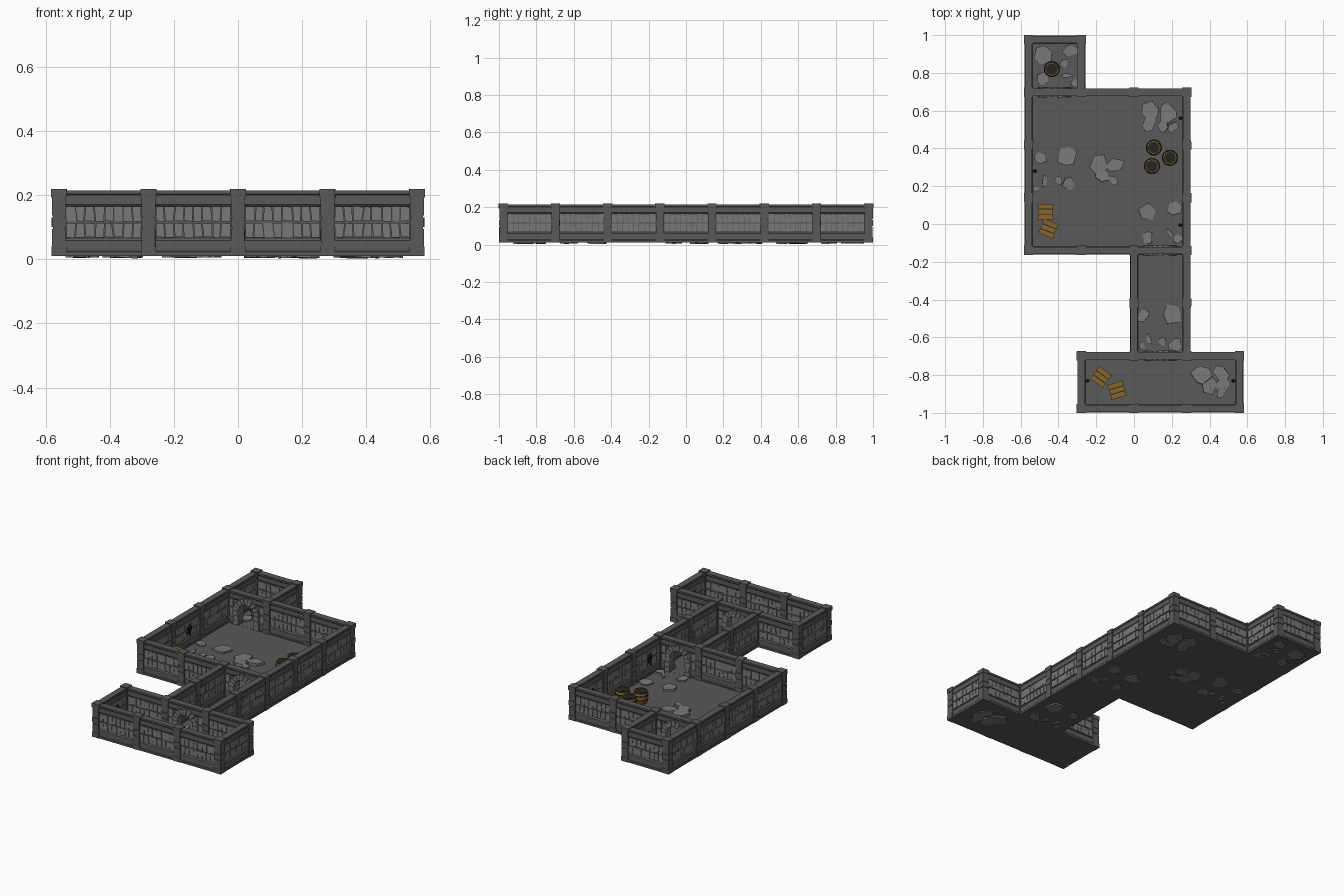
import bpy, bmesh, math, random
from mathutils import Matrix, Vector

if "Cube" in bpy.data.objects:
    bpy.data.objects.remove(bpy.data.objects["Cube"])

random.seed(4)
P, X0, Y0 = 0.279, -0.558, -0.9765      # grid pitch and lower left grid corner


def material(name, r, g, b):
    m = bpy.data.materials.new(name)
    m.diffuse_color = (r, g, b, 1)
    m.use_nodes = True
    m.node_tree.nodes["Principled BSDF"].inputs["Base Color"].default_value = m.diffuse_color
    return m


STONE = material("dark_stone", 0.10, 0.10, 0.10)
BRICK = material("light_stone", 0.19, 0.19, 0.19)
WOOD = material("wood", 0.24, 0.13, 0.025)
DARK = material("iron", 0.02, 0.018, 0.015)


def finish(bm, name, mat):
    bmesh.ops.recalc_face_normals(bm, faces=bm.faces)
    me = bpy.data.meshes.new(name)
    bm.to_mesh(me)
    bm.free()
    me.materials.append(mat)
    ob = bpy.data.objects.new(name, me)
    bpy.context.collection.objects.link(ob)
    return ob


def at(x, y, angle=0.0, z=0.0):
    return Matrix.Translation((x, y, z)) @ Matrix.Rotation(angle, 4, 'Z')


def prism(bm, loop, offset, M):
    """Extrude a closed loop of 3D points along an offset, then place it."""
    a = [bm.verts.new(M @ Vector(p)) for p in loop]
    b = [bm.verts.new(M @ (Vector(p) + Vector(offset))) for p in loop]
    n = len(a)
    bm.faces.new(a)
    bm.faces.new(b[::-1])
    for i in range(n):
        bm.faces.new((a[i], b[i], b[(i + 1) % n], a[(i + 1) % n]))


def box(bm, x0, x1, y0, y1, z0, z1, M=Matrix()):
    prism(bm, [(x0, y0, z0), (x1, y0, z0), (x1, y1, z0), (x0, y1, z0)], (0, 0, z1 - z0), M)


def lathe(bm, profile, M, n=16):
    rings = [[bm.verts.new(M @ Vector((r * math.cos(2 * math.pi * i / n),
              r * math.sin(2 * math.pi * i / n), z))) for i in range(n)] for r, z in profile]
    for a, b in zip(rings, rings[1:]):
        for i in range(n):
            bm.faces.new((a[i], a[(i + 1) % n], b[(i + 1) % n], b[i]))
    bm.faces.new(rings[0])
    bm.faces.new(rings[-1])


# Room layout on the grid; edges between rooms become doorways
cells = {(0, 6): "closet"}
cells.update({(i, j): "hall" for i in range(3) for j in (3, 4, 5)})
cells.update({(2, j): "corridor" for j in (1, 2)})
cells.update({(i, 0): "gallery" for i in (1, 2, 3)})
walls, doors, nodes = set(), set(), set()
for (i, j), room in cells.items():
    for di, dj, a, b in ((-1, 0, (i, j), (i, j + 1)), (1, 0, (i + 1, j), (i + 1, j + 1)),
                         (0, -1, (i, j), (i + 1, j)), (0, 1, (i, j + 1), (i + 1, j + 1))):
        other = cells.get((i + di, j + dj))
        if other != room:
            (doors if other else walls).add((a, b))
            nodes.update((a, b))


def edge_matrix(edge):
    (i, j), (k, l) = edge
    return at(X0 + P * (i + k) / 2, Y0 + P * (j + l) / 2, 0 if j == l else math.pi / 2)


# Floor slabs
bm = bmesh.new()
for i, j in sorted(cells):
    box(bm, X0 + P * i, X0 + P * (i + 1), Y0 + P * j, Y0 + P * (j + 1), 0.011, 0.016)
finish(bm, "floor", STONE)

# Wall panels: plinth, recessed field and coping in one profile
HALF = [(0.021, 0.011), (0.021, 0.022), (0.018, 0.026), (0.017, 0.058), (0.010, 0.066),
        (0.010, 0.164), (0.016, 0.171), (0.016, 0.200), (0.019, 0.204), (0.019, 0.214)]
PROFILE = [(-P / 2, y, z) for y, z in HALF] + [(-P / 2, -y, z) for y, z in reversed(HALF)]
bm = bmesh.new()
for e in sorted(walls):
    prism(bm, PROFILE, (P, 0, 0), edge_matrix(e))
finish(bm, "wall_panels", STONE)

# Doorway walls, each cut by an arched opening
R_IN, R_OUT, SPRING = 0.052, 0.086, 0.104
ARC = [math.pi * k / 12 for k in range(13)]
for e in sorted(doors):
    M = edge_matrix(e)
    bm = bmesh.new()
    prism(bm, PROFILE, (P, 0, 0), M)
    wall = finish(bm, "doorway_wall", STONE)
    bm = bmesh.new()
    loop = [(R_IN, -0.1, 0.0165)] + [(R_IN * math.cos(a), -0.1, SPRING + R_IN * math.sin(a))
                                     for a in ARC] + [(-R_IN, -0.1, 0.0165)]
    prism(bm, loop, (0, 0.2, 0), M)
    cutter = finish(bm, "arch_cutter", STONE)
    cutter.hide_render = True
    mod = wall.modifiers.new("opening", 'BOOLEAN')
    mod.operation, mod.object, mod.solver = 'DIFFERENCE', cutter, 'EXACT'
    bpy.context.view_layer.objects.active = wall
    bpy.ops.object.modifier_apply(modifier=mod.name)
    bpy.data.objects.remove(cutter)

# Arch stones and jamb blocks
bm = bmesh.new()
for e in sorted(doors):
    M = edge_matrix(e)
    for k in range(9):
        a, b = math.pi * (k + 0.06) / 9, math.pi * (k + 0.94) / 9
        ro, d = R_OUT + random.uniform(-0.004, 0.004), random.uniform(0.024, 0.029)
        pts = [(r * math.cos(t), -d, SPRING + r * math.sin(t))
               for r, t in ((R_IN, a), (ro, a), (ro, b), (R_IN, b))]
        prism(bm, pts, (0, 2 * d, 0), M)
    for s in (-1, 1):
        for z0, z1 in ((0.014, 0.043), (0.045, 0.073), (0.075, 0.103)):
            w, d = random.uniform(0.080, 0.090), random.uniform(0.024, 0.029)
            box(bm, *sorted((s * R_IN, s * w)), -d, d, z0, z1, M)
finish(bm, "arch_stones", BRICK)

# Two courses of uneven bricks, showing on both sides of each wall
bm = bmesh.new()
N, SPAN = 8, 0.234
for e in sorted(walls | doors):
    M = edge_matrix(e)
    for z0, z1 in ((0.067, 0.113), (0.117, 0.165)):
        lo, hi = ([-SPAN / 2] + [-SPAN / 2 + SPAN * (k + random.uniform(-0.14, 0.14)) / N
                  for k in range(1, N)] + [SPAN / 2] for _ in range(2))
        for k in range(N):
            if e in doors and min(abs(lo[k]), abs(lo[k + 1])) < 0.076:
                continue
            d = random.uniform(0.0145, 0.018)
            drop = random.uniform(0, 0.004)
            prism(bm, [(lo[k] + 0.0012, -d, z0 + drop), (lo[k + 1] - 0.0012, -d, z0 + drop / 2),
                       (hi[k + 1] - 0.0012, -d, z1 - drop / 2), (hi[k] + 0.0012, -d, z1)],
                  (0, 2 * d, 0), M)
finish(bm, "bricks", BRICK)

# Pillars of stacked blocks with a cap
bm = bmesh.new()
for i, j in sorted(nodes):
    for h, z0, z1 in ((0.0235, 0.011, 0.040), (0.0215, 0.040, 0.094), (0.0185, 0.094, 0.100),
                      (0.0225, 0.100, 0.131), (0.0185, 0.131, 0.137), (0.0215, 0.137, 0.193),
                      (0.0245, 0.193, 0.219)):
        M = at(X0 + P * i, Y0 + P * j, random.uniform(-0.03, 0.03))
        box(bm, -h, h, -h, h, z0, z1, M)
finish(bm, "pillars", STONE)

# Rubble slabs: x, y, radius, slimness
SLABS = [(-.485, .895, .06, .9), (-.34, .92, .045, .8), (-.37, .85, .03, .7), (-.48, .77, .045, .8),
         (-.355, .785, .035, .4), (-.32, .745, .025, .8), (-.50, .35, .04, .8), (-.355, .355, .058, .9),
         (-.475, .225, .036, .4), (-.40, .23, .028, .9), (-.345, .21, .04, .9), (-.52, .185, .02, .8),
         (.07, .065, .055, .9), (.215, .08, .045, .8), (.07, -.075, .043, .8), (.19, -.05, .034, .35),
         (.23, -.08, .028, .9), (.05, -.485, .042, .7), (.20, -.48, .057, .9), (.08, -.61, .034, .4),
         (.04, -.65, .022, .8), (.15, -.62, .027, .8), (.215, -.64, .042, .8)]
PILES = [(.085, .595, .056, .9), (.18, .585, .058, .9), (.08, .535, .048, .8), (.155, .52, .035, .9),
         (.205, .51, .038, .8), (-.19, .32, .06, .9), (-.10, .315, .052, .8), (-.17, .26, .05, .7),
         (-.11, .23, .032, .7), (.36, -.80, .06, .9), (.46, -.79, .05, .8), (.40, -.86, .05, .8),
         (.47, -.85, .05, .8), (.46, -.895, .035, .7)]
bm = bmesh.new()
for n, (x, y, r, slim) in enumerate(SLABS + PILES):
    sides = random.choice((5, 6, 6))
    top = 0.019 if n < len(SLABS) else 0.026
    loop = []
    for k in range(sides):
        t = 2 * math.pi * (k + random.uniform(-0.25, 0.25)) / sides
        q = r * random.uniform(0.85, 1.08)
        loop.append((q * math.cos(t), q * slim * math.sin(t), 0.0))
    tilt = Matrix.Rotation(random.uniform(-0.09, 0.09), 4, 'X')
    M = at(x, y, random.uniform(0, 6.28), 0.0055) @ tilt
    prism(bm, loop, (0, 0, top), M)
finish(bm, "rubble", BRICK)

# Barrels: bulging staves, sunk lid and iron hoops
wood, iron = bmesh.new(), bmesh.new()
for x, y in ((-.435, .82), (.105, .405), (.19, .35), (.095, .307)):
    M = at(x, y, random.uniform(0, 1), 0.014)
    lathe(wood, [(.035, 0), (.040, .018), (.042, .037), (.040, .056), (.035, .076),
                 (.031, .076), (.031, .071)], M)
    for z, r in ((.004, .0375), (.022, .0425), (.046, .0430), (.066, .0390)):
        lathe(iron, [(r - .004, z), (r, z), (r, z + .008), (r - .004, z + .008)], M)
    for s in (-.011, .011):
        box(iron, -.028, .028, s - .001, s + .001, .070, .0715, M)
finish(wood, "barrel_staves", WOOD)
finish(iron, "barrel_hoops", DARK)

# Crates: dark core with planks on every face
wood, core = bmesh.new(), bmesh.new()
for x, y, deg in ((-.468, .065, 0), (-.453, -.025, -22), (-.175, -.81, -36), (-.09, -.88, 17)):
    M = at(x, y, math.radians(deg), 0.015)
    box(core, -.036, .036, -.036, .036, 0, .078, M)
    for k in (-1, 0, 1):
        c = k * .027
        box(wood, -.040, .040, c - .011, c + .011, .074, .083, M)
        for q in range(4):
            R = M @ Matrix.Rotation(q * math.pi / 2, 4, 'Z')
            box(wood, -.038, .038, .034, .040, c + .028, c + .050, R)
    for sx in (-1, 1):
        for sy in (-1, 1):
            cx, cy = sx * .0365, sy * .0365
            box(wood, cx - .0055, cx + .0055, cy - .0055, cy + .0055, 0, .079, M)
finish(wood, "crate_planks", WOOD)
finish(core, "crate_cores", DARK)

# Wall torches: bracket and flared holder, local +x points away from the wall
bm = bmesh.new()
for x, y, deg in ((.258, .56, 180), (-.537, .28, 0), (.258, -.005, 180),
                  (-.258, -.83, 0), (.537, -.83, 180)):
    M = at(x, y, math.radians(deg))
    box(bm, -.006, .003, -.008, .008, .095, .135, M)
    box(bm, 0, .014, -.003, .003, .108, .116, M)
    lathe(bm, [(.004, .085), (.005, .115), (.010, .140), (.010, .146), (.004, .158)],
          M @ Matrix.Translation((.013, 0, 0)), 8)
finish(bm, "wall_torches", DARK)
